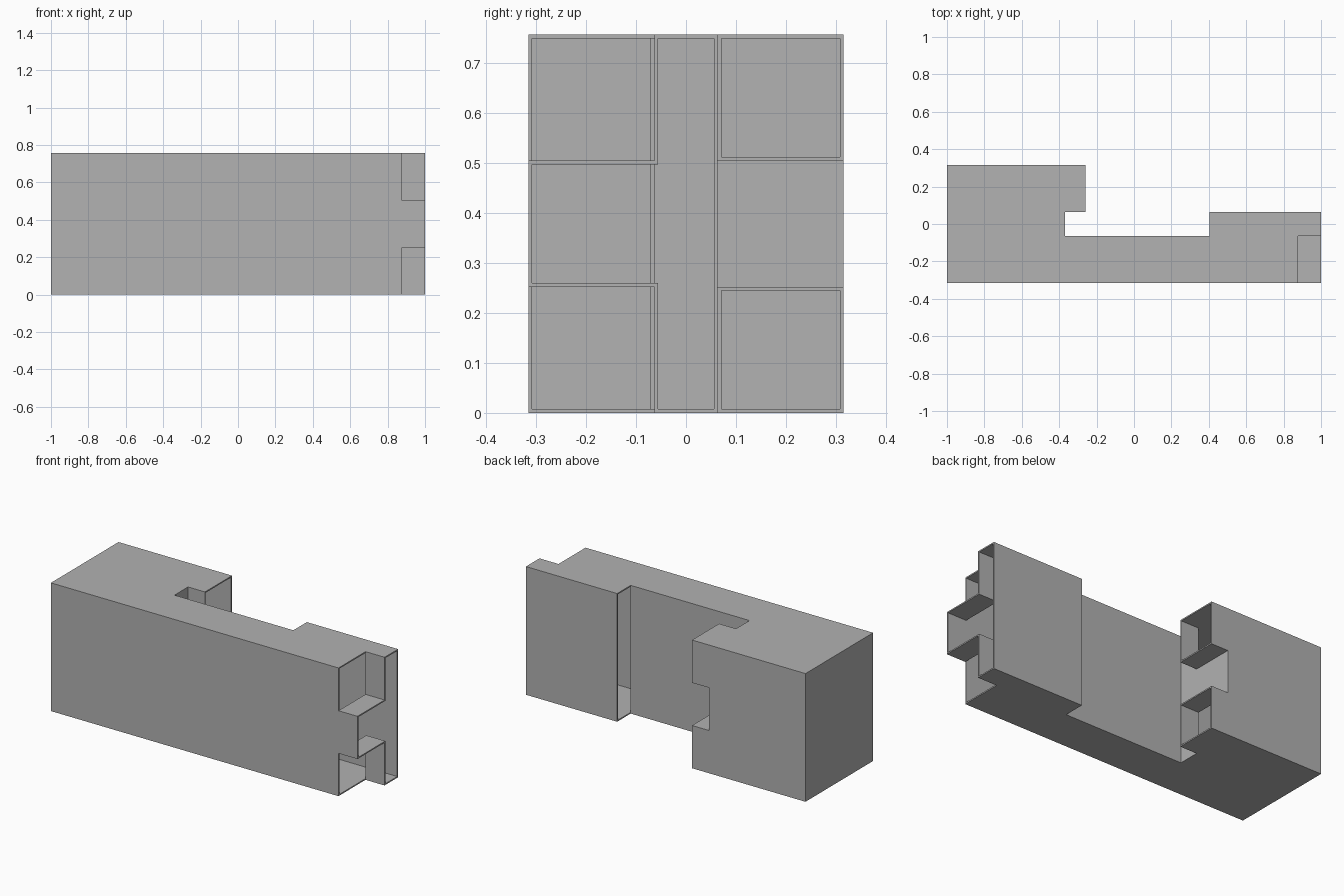
import bpy
import bmesh
from mathutils import Vector

cube = bpy.data.objects.get("Cube")
if cube:
    bpy.data.objects.remove(cube, do_unlink=True)

# Grid planes that all joints line up with
XS = [-1.0, -0.37, -0.26, 0.405, 0.876, 1.0]
YS = [-0.315, -0.063, 0.063, 0.315]
ZS = [0.0, 0.252, 0.504, 0.756]
WALL = 0.0075


def filled(i, j, k):
    """True where the grid cell belongs to the joint piece."""
    if not (0 <= i < 5 and 0 <= j < 3 and 0 <= k < 3):
        return False
    if j == 0:                        # front beam, ending in a middle tab
        return i < 4 or k == 1
    if j == 1:                        # core, with the long slot removed
        return i == 0 or i >= 3
    return i == 0 or (i == 1 and k != 1)   # back block with a notched end


def is_open(i, axis, step):
    """Cut ends are open; only the far end and the slot's end are closed."""
    if axis != 0:
        return False
    return not (i == 0)


bm = bmesh.new()
corners = {}


def corner(c):
    if c not in corners:
        corners[c] = bm.verts.new((XS[c[0]], YS[c[1]], ZS[c[2]]))
    return corners[c]


# Outer skin of the filled cells
for i in range(5):
    for j in range(3):
        for k in range(3):
            if not filled(i, j, k):
                continue
            for axis in range(3):
                for step in (-1, 1):
                    near = [i, j, k]
                    near[axis] += step
                    if filled(*near) or is_open(i, axis, step):
                        continue
                    u, v = (axis + 1) % 3, (axis + 2) % 3
                    loop = []
                    for du, dv in ((0, 0), (1, 0), (1, 1), (0, 1)):
                        c = [i, j, k]
                        c[axis] += step > 0
                        c[u] += du
                        c[v] += dv
                        loop.append(corner(tuple(c)))
                    bm.faces.new(loop if step > 0 else loop[::-1])

bm.normal_update()
bmesh.ops.dissolve_limit(bm, angle_limit=0.02, verts=bm.verts[:], edges=bm.edges[:])
bm.normal_update()

# Inner skin: every wall plane moves inwards by the wall thickness
outer_faces = bm.faces[:]
rims = [e for e in bm.edges if e.is_boundary]
inner = {}
for vert in bm.verts[:]:
    normals = {tuple(round(n) for n in f.normal) for f in vert.link_faces}
    shift = sum((Vector(n) for n in normals), Vector())
    inner[vert] = bm.verts.new(vert.co - shift * WALL)
for face in outer_faces:
    bm.faces.new([inner[v] for v in reversed(face.verts)])

# Rims joining the two skins around the open ends
for edge in rims:
    loop = edge.link_loops[0]
    a, b = loop.vert, loop.link_loop_next.vert
    bm.faces.new((b, a, inner[a], inner[b]))

mesh = bpy.data.meshes.new("joint_shell")
bm.to_mesh(mesh)
bm.free()

grey = bpy.data.materials.new("plain_grey")
grey.use_nodes = True
colour = (0.445, 0.445, 0.445, 1.0)
grey.diffuse_color = colour
grey.node_tree.nodes["Principled BSDF"].inputs["Base Color"].default_value = colour
mesh.materials.append(grey)

shell = bpy.data.objects.new("joint_shell", mesh)
bpy.context.collection.objects.link(shell)
